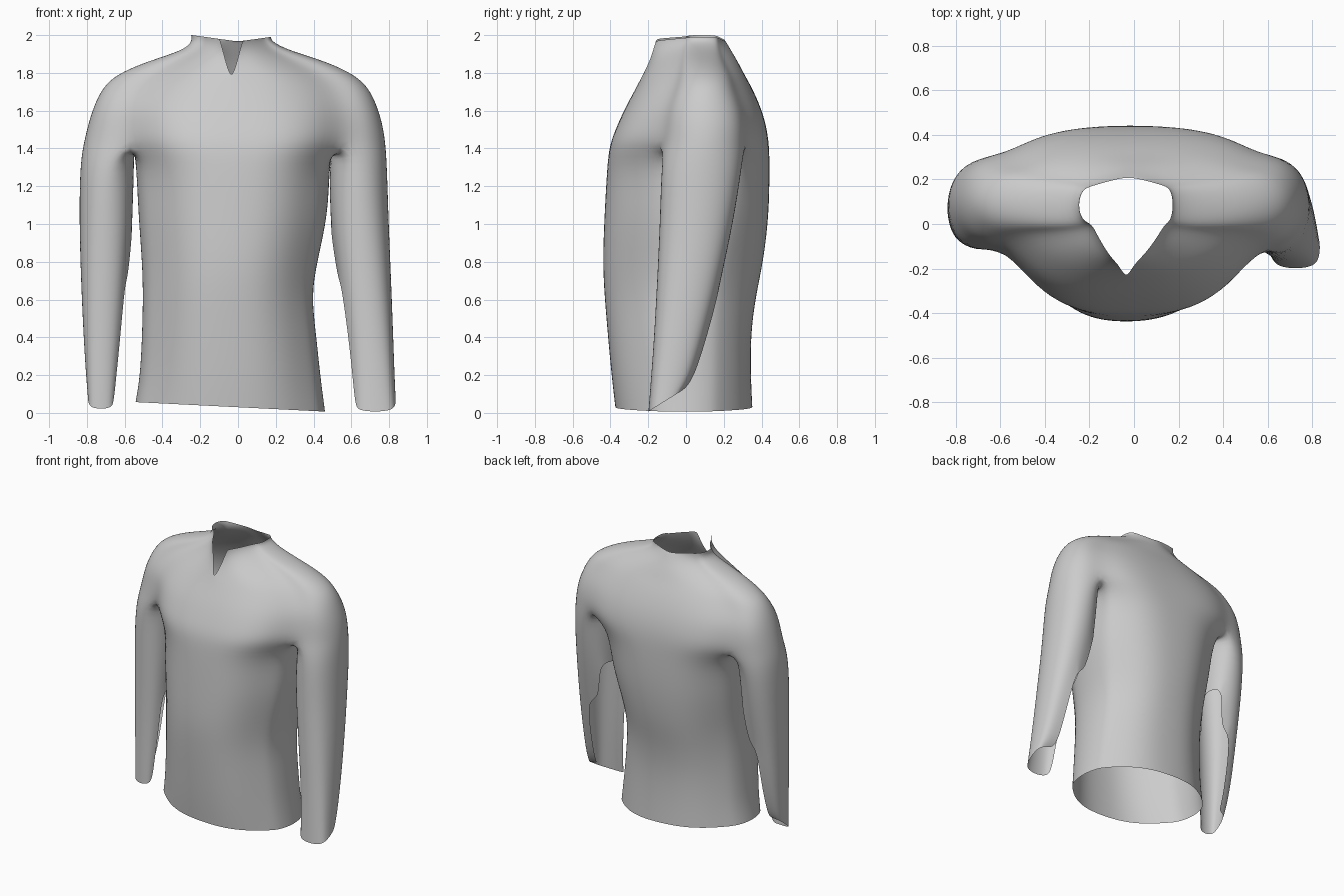
import bpy, bmesh
from math import sin, cos, pi, radians

if "Cube" in bpy.data.objects:
    bpy.data.objects.remove(bpy.data.objects["Cube"])

NF, NS = 9, 6            # spans across front/back, spans around each side
SLIT_X = -0.035
bm = bmesh.new()

# columns: z, corner x left/right, corner y front/back, middle y front/back,
#          outermost x left/right, curve power, half gap of the neck slit
yoke = [
    (1.42, -.57, .55, -.13, .325, -.405, .44, -.828, .79, 3.5, 0),
    (1.52, -.58, .56, -.115, .32, -.365, .425, -.803, .775, 3.4, 0),
    (1.62, -.58, .55, -.10, .30, -.32, .395, -.772, .745, 3.1, 0),
    (1.72, -.53, .51, -.06, .26, -.265, .35, -.725, .70, 2.7, 0),
    (1.79, -.45, .44, -.04, .24, -.23, .31, -.655, .625, 2.4, .008),
    (1.86, -.32, .31, -.03, .20, -.195, .275, -.49, .475, 2.0, .03),
    (1.92, -.21, .18, -.02, .18, -.18, .24, -.29, .27, 1.5, .045),
    (1.965, -.19, .145, .00, .17, -.17, .215, -.245, .18, 1.3, .058),
]
torso = [
    (1.30, -.47, .43, -.18, .30, -.418, .443, -.54, .485, 3.0, 0),
    (1.05, -.46, .42, -.20, .27, -.432, .44, -.53, .48, 2.8, 0),
    (0.80, -.44, .37, -.21, .22, -.442, .41, -.51, .42, 2.7, 0),
    (0.62, -.44, .35, -.21, .19, -.432, .37, -.505, .39, 2.7, 0),
    (0.42, -.44, .36, -.21, .18, -.415, .343, -.51, .415, 2.7, 0),
    (0.20, -.45, .38, -.20, .18, -.395, .343, -.52, .437, 2.7, 0),
    (0.03, -.47, .40, -.19, .18, -.375, .352, -.545, .463, 2.6, 0),
]


def body_ring(row, zfunc=None):
    """Closed ring: front left to right, right side, back, left side."""
    z, xl, xr, yF, yB, yf, yb, ol, orr, p, gap = row
    pts = []
    for i in range(NF + 1):
        t = 2 * i / NF - 1
        x = xl + (xr - xl) * i / NF
        if gap > .02:                      # front edges spread around the slit
            a, b = SLIT_X - gap, SLIT_X + gap
            x = xl + (a - xl) * i / 4 if i < 5 else b + (xr - b) * (i - 5) / 4
        elif gap and i in (4, 5):
            x = SLIT_X + (gap if i == 5 else -gap)
        pts.append((x, yf + (yF - yf) * abs(t) ** p))
    my, hy = (yF + yB) / 2, (yB - yF) / 2
    span, e = (radians(65), 1) if z < 1.4 else (pi / 2, .85)

    def side(x0, x1):
        for k in range(1, NS):
            a = span * (2 * k / NS - 1)
            c = (cos(a) - cos(span)) / (1 - cos(span))
            yield x0 + (x1 - x0) * c ** e, my + hy * sin(a) / sin(span)
    pts += list(side(xr, orr))
    for i in range(NF + 1):
        t = 1 - 2 * i / NF
        pts.append((xr + (xl - xr) * i / NF, yb + (yB - yb) * abs(t) ** p))
    pts += reversed(list(side(xl, ol)))
    return [bm.verts.new((x, y, zfunc(x, y) if zfunc else z)) for x, y in pts]


def bridge(a, b, skip=()):
    n = len(a)
    for k in range(n):
        if k not in skip:
            bm.faces.new((a[k], a[(k + 1) % n], b[(k + 1) % n], b[k]))


# Shoulders and collar, with the open V at the front
rings = [body_ring(r) for r in yoke]
rings.append(body_ring((1.98, -.19, .14, .00, .17, -.165, .21, -.25, .175, 1.3, .062),
                       lambda x, y: 1.966 + .14 * abs(x)))
for row, a, b in zip(yoke, rings, rings[1:]):
    bridge(a, b, (4,) if row[-1] else ())
base = rings[0]
FR, BR, BL = NF, NF + NS, 2 * NF + NS


# Underarm edges shared by torso and sleeves
def underarm(f, b, bulge):
    return [bm.verts.new((f.co.x + (b.co.x - f.co.x) * k / NS + bulge * sin(pi * k / NS),
                          f.co.y + (b.co.y - f.co.y) * k / NS,
                          1.42 - .03 * sin(pi * k / NS))) for k in range(1, NS)]


under_r = underarm(base[FR], base[BR], -.05)
under_l = underarm(base[0], base[BL], .02)

# Torso down to a slightly tilted hem
prev = base[:FR + 1] + under_r + base[BR:BL + 1] + under_l[::-1]
for r in torso:
    hem = (lambda x, y: .03 - .05 * x) if r is torso[-1] else None
    ring = body_ring(r, hem)
    bridge(prev, ring)
    prev = ring

# Sleeves: z, inner x, outer x, front y, back y
right = [(1.30, .475, .795, -.14, .305), (1.0, .485, .803, -.147, .258), (.7, .53, .815, -.16, .19),
         (.4, .575, .825, -.175, .11), (.18, .60, .832, -.19, .04), (.005, .615, .837, -.203, -.01)]
left = [(1.30, -.545, -.843, -.125, .295), (1.0, -.555, -.845, -.115, .25), (.7, -.585, -.835, -.105, .19),
        (.4, -.615, -.82, -.10, .14), (.18, -.64, -.805, -.10, .08), (.02, -.655, -.795, -.10, .05)]


def sleeve(start, rows):
    prev = start
    for j, (z, xi, xo, yf, yb) in enumerate(rows):
        ring = []
        for k in range(2 * NS):
            a = -pi / 2 + pi * k / NS
            s = (sin(a) + 1) / 2
            # the front panel gets flatter and squarer towards the wrist
            c = abs(cos(a)) ** (.9 - .1 * j) * (1 if cos(a) > 0 else -1)
            zz = z + (.12 * s if j == len(rows) - 1 else 0)
            ring.append(bm.verts.new(((xi + xo) / 2 + (xo - xi) / 2 * c,
                                      yf + (yb - yf) * s, zz)))
        # inner back of the lower sleeve is open
        skip = () if j < 2 else ((7, 8) if j == 2 else (6, 7, 8, 9))
        bridge(prev, ring, skip)
        prev = ring


sleeve(base[FR:BR + 1] + under_r[::-1], right)
sleeve([base[0]] + base[BL + 1:][::-1] + [base[BL]] + under_l[::-1], left)

bmesh.ops.recalc_face_normals(bm, faces=bm.faces)
mesh = bpy.data.meshes.new("shirt")
bm.to_mesh(mesh)
bm.free()
shirt = bpy.data.objects.new("shirt", mesh)
bpy.context.collection.objects.link(shirt)
sub = shirt.modifiers.new("smooth_cloth", 'SUBSURF')
sub.levels = sub.render_levels = 2
for f in mesh.polygons:
    f.use_smooth = True
